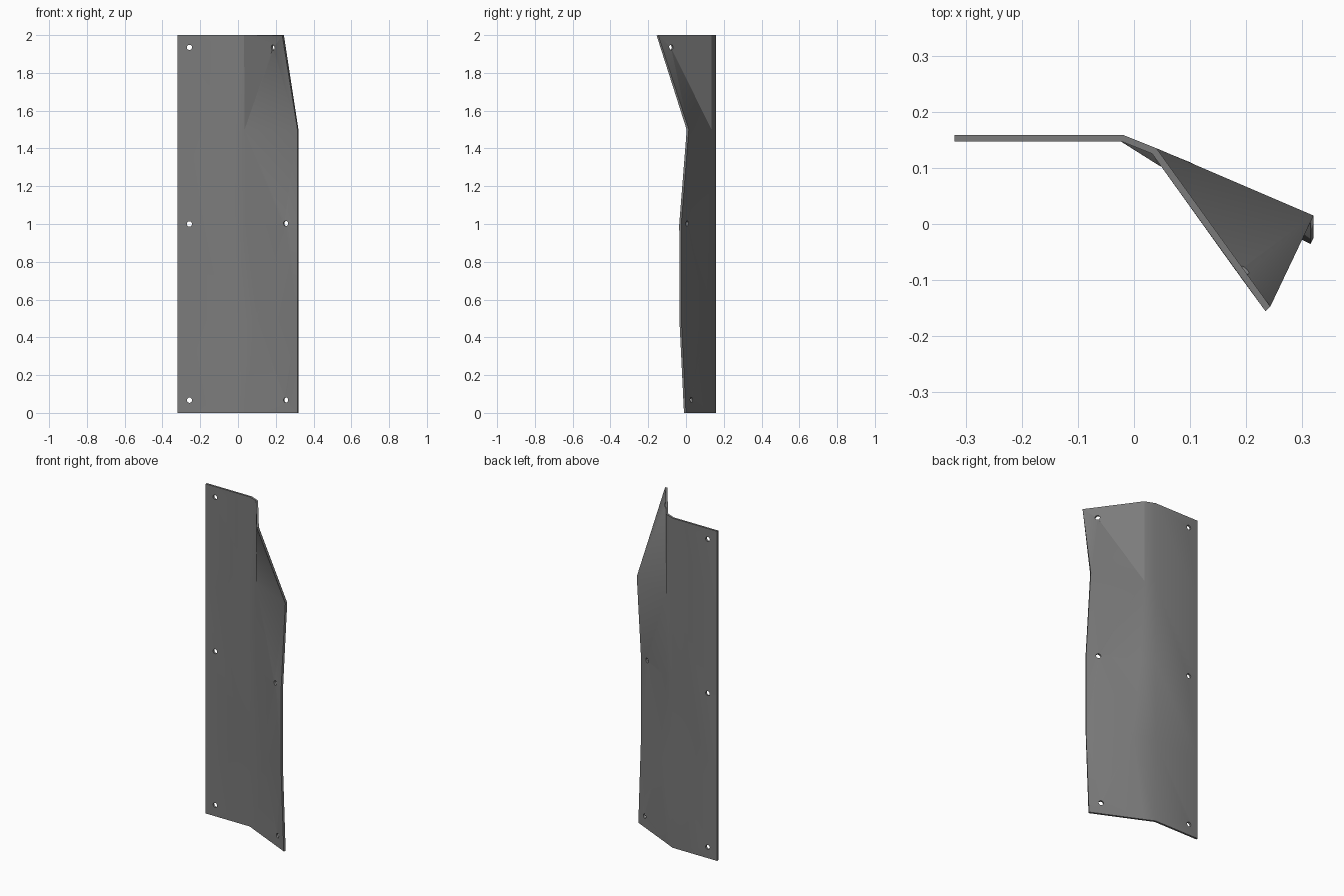
import bpy, bmesh, math
from mathutils import Vector

if "Cube" in bpy.data.objects:
    bpy.data.objects.remove(bpy.data.objects["Cube"])

steel = bpy.data.materials.new("dull grey steel")
steel.diffuse_color = (0.2, 0.2, 0.2, 1)
steel.use_nodes = True
steel.node_tree.nodes["Principled BSDF"].inputs["Base Color"].default_value = steel.diffuse_color

# Back surface of the bent plate: crease and outer edge at each height
heights = [0, 0.5, 1.0, 1.5, 2.0]
crease = [(0.04, 0.130), (0.10, 0.110), (0.05, 0.115), (0.04, 0.135), (0.04, 0.135)]
outer = [(0.32, 0.0), (0.32, -0.025), (0.32, -0.025), (0.32, 0.015), (0.243, -0.147)]

bm = bmesh.new()
def column(points):
    return [bm.verts.new((x, y, z)) for (x, y), z in zip(points, heights)]

L = column([(-0.32, 0.159)] * 5)
B = column([(-0.02, 0.159)] * 5)
C = column(crease)
O = column(outer)
low, mid, top = [bm.verts.new(p) for p in
                 ((0.257, 0.029, 0.07), (0.257, 0.006, 1.0), (0.193, -0.078, 1.93))]

# Flat flange and narrow bend
for i in range(4):
    bm.faces.new((L[i], B[i], B[i + 1], L[i + 1]))
    bm.faces.new((B[i], C[i], C[i + 1]))
    bm.faces.new((B[i], C[i + 1], B[i + 1]))

# Dented wing: creases radiate from each bolt position
def fan(centre, ring, closed):
    n = len(ring)
    for i in range(n if closed else n - 1):
        bm.faces.new((centre, ring[i], ring[(i + 1) % n]))

fan(low, [C[0], O[0], O[1], C[1]], True)
fan(mid, [C[1], O[1], O[2], O[3], C[3], C[2]], True)
# (the fan above also closes the panel edge between the two middle crease points)
fan(top, [C[3], O[3], O[4], C[4]], True)
bmesh.ops.recalc_face_normals(bm, faces=bm.faces)
bm.normal_update()
if sum(f.normal.y for f in bm.faces) < 0:
    bmesh.ops.reverse_faces(bm, faces=bm.faces)
mesh = bpy.data.meshes.new("bent_plate")
bm.to_mesh(mesh)
bm.free()
mesh.materials.append(steel)
plate = bpy.data.objects.new("bent_plate", mesh)
bpy.context.collection.objects.link(plate)

# Sheet thickness, grown toward the front
sol = plate.modifiers.new("thickness", 'SOLIDIFY')
sol.thickness = 0.012
sol.offset = -1
sol.use_even_offset = True

# Bolt holes: position and drilling direction
holes = [((-0.257, 0.153, z), (0, 1, 0)) for z in (0.067, 1.0, 1.935)]
holes += [((0.257, 0.026, 0.068), (0.4, 1, 0)),
          ((0.257, 0.004, 1.003), (0.45, 1, 0)),
          ((0.190, -0.082, 1.935), (1, 0.75, 0))]
cutters = []
for pos, axis in holes:
    bpy.ops.mesh.primitive_cylinder_add(vertices=16, radius=0.014, depth=0.1, location=pos)
    c = bpy.context.object
    c.name = "hole_cutter"
    c.rotation_euler = Vector(axis).to_track_quat('Z', 'Y').to_euler()
    c.data.materials.append(steel)
    c.hide_render = True
    cutters.append(c)
    cut = plate.modifiers.new("hole", 'BOOLEAN')
    cut.operation = 'DIFFERENCE'
    cut.solver = 'EXACT'
    cut.object = c

# Bake the modifiers, drop the cutters, smooth the soft bends
bpy.context.view_layer.update()
dg = bpy.context.evaluated_depsgraph_get()
baked = bpy.data.meshes.new_from_object(plate.evaluated_get(dg))
plate.modifiers.clear()
plate.data = baked
for c in cutters:
    bpy.data.objects.remove(c, do_unlink=True)
bpy.ops.object.select_all(action='DESELECT')
bpy.context.view_layer.objects.active = plate
plate.select_set(True)
bpy.ops.object.shade_smooth_by_angle(angle=math.radians(30))
